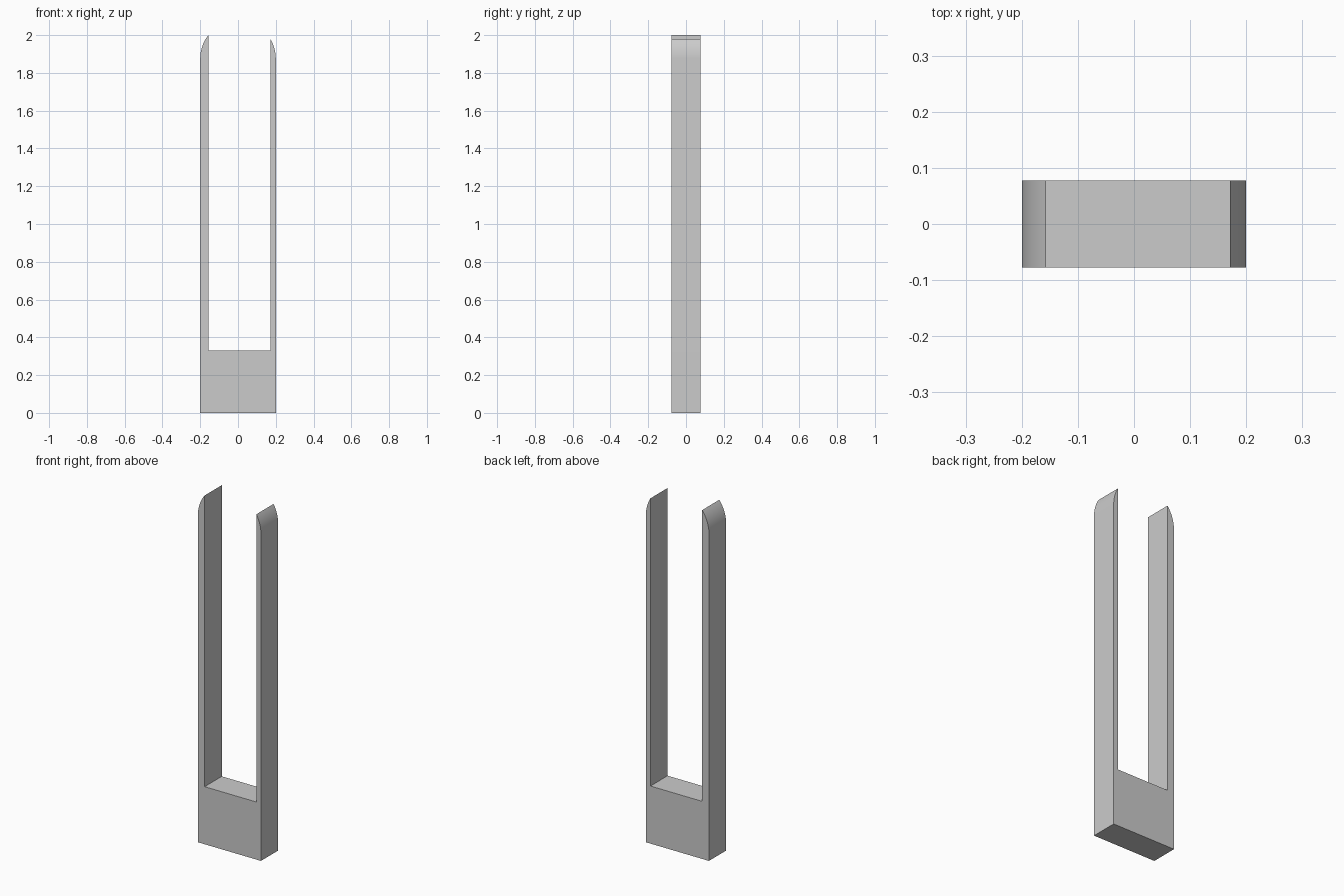
import bpy, bmesh, math

default = bpy.data.objects.get("Cube")
if default:
    bpy.data.objects.remove(default, do_unlink=True)

HALF_W, HALF_D = 0.2, 0.0777      # half width, half depth
FLOOR = 0.33                      # top of the solid base
INNER_L, INNER_R = 0.171, -0.157  # inner faces of the two prongs
ARC_Z = 1.876                     # centre height of the rounded end
STEPS = 12

# Plain grey material
grey = bpy.data.materials.new("grey")
grey.use_nodes = True
colour = (0.6, 0.6, 0.6, 1)
grey.diffuse_color = colour
grey.node_tree.nodes["Principled BSDF"].inputs["Base Color"].default_value = colour


def tip(inner):
    """Arc from the outer side of a prong up to its inner face."""
    side = math.copysign(1, inner)
    end = math.acos(abs(inner) / HALF_W)
    return [(side * HALF_W * math.cos(end * i / STEPS),
             ARC_Z + HALF_W * math.sin(end * i / STEPS)) for i in range(STEPS + 1)]


# Fork outline: base, left prong, slot, right prong
outline = [(-HALF_W, 0), (HALF_W, 0)] + tip(INNER_L)
outline += [(INNER_L, FLOOR), (INNER_R, FLOOR)] + tip(INNER_R)[::-1]

# Extrude the outline through the depth
bm = bmesh.new()
front = bm.faces.new([bm.verts.new((x, -HALF_D, z)) for x, z in outline])
back = bmesh.ops.extrude_face_region(bm, geom=[front])["geom"]
bmesh.ops.translate(bm, vec=(0, 2 * HALF_D, 0),
                    verts=[v for v in back if isinstance(v, bmesh.types.BMVert)])
bmesh.ops.recalc_face_normals(bm, faces=bm.faces)

mesh = bpy.data.meshes.new("forked_clip")
bm.to_mesh(mesh)
bm.free()
mesh.materials.append(grey)
clip = bpy.data.objects.new("forked_clip", mesh)
bpy.context.collection.objects.link(clip)

# Smooth tips, sharp edges elsewhere
bpy.ops.object.select_all(action="DESELECT")
clip.select_set(True)
bpy.context.view_layer.objects.active = clip
bpy.ops.object.shade_smooth_by_angle(angle=math.radians(30))
